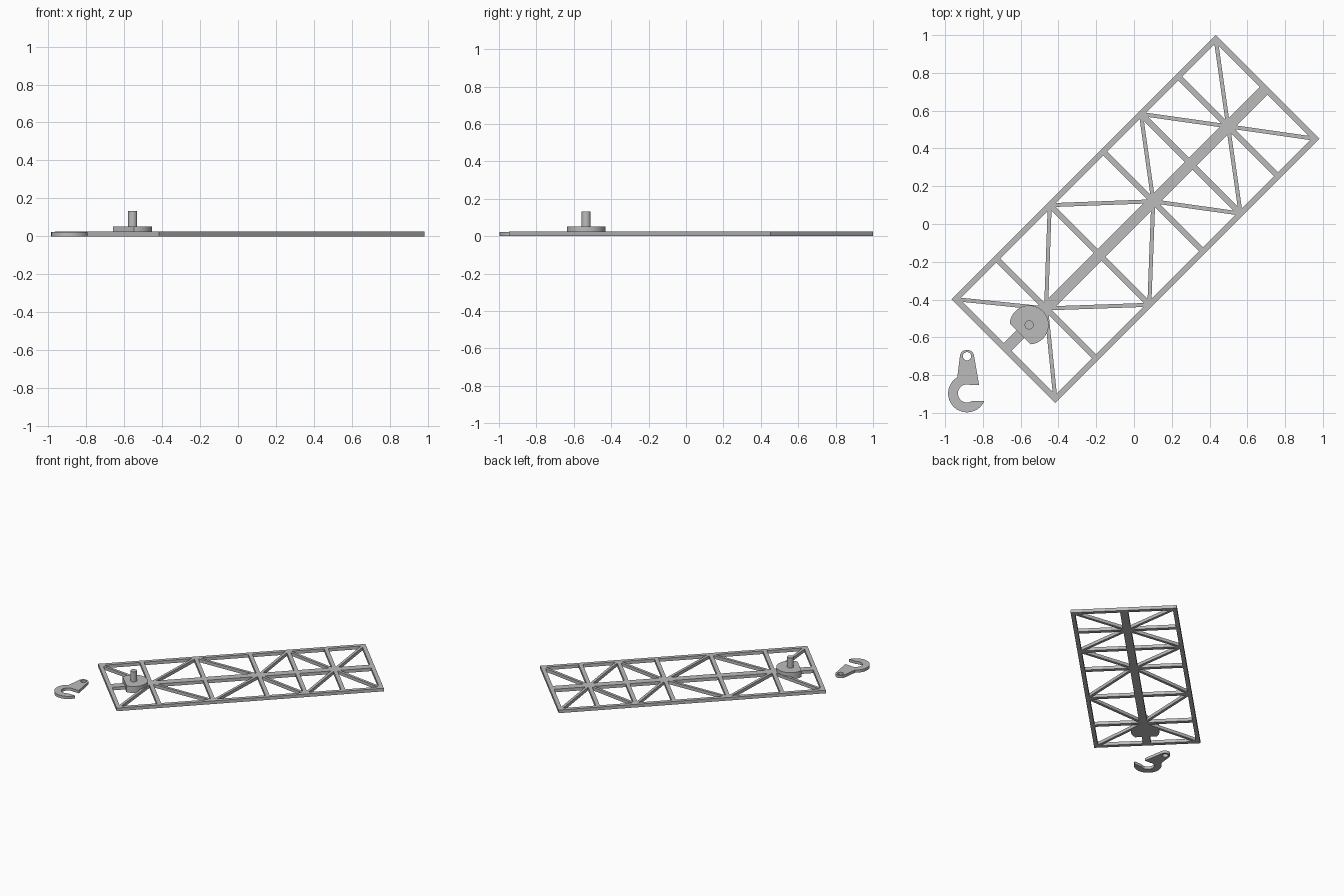
import bpy, bmesh
from math import cos, sin, radians, sqrt
from mathutils import Vector

cube = bpy.data.objects.get("Cube")
if cube:
    bpy.data.objects.remove(cube, do_unlink=True)

grey = bpy.data.materials.new("plain grey")
grey.use_nodes = True
COLOUR = (0.5, 0.5, 0.5, 1)
grey.diffuse_color = COLOUR
grey.node_tree.nodes["Principled BSDF"].inputs["Base Color"].default_value = COLOUR


def plate(name, loops, height, bottom=0.0, origin=(0, 0), turn=0.0):
    """Flat plate from an outline and its holes, extruded upward."""
    curve = bpy.data.curves.new(name, "CURVE")
    curve.dimensions = "2D"
    curve.fill_mode = "BOTH"
    curve.extrude = height / 2
    for loop in loops:
        spline = curve.splines.new("POLY")
        spline.points.add(len(loop) - 1)
        for point, (x, y) in zip(spline.points, loop):
            point.co = (x, y, 0, 1)
        spline.use_cyclic_u = True
    temp = bpy.data.objects.new(name + " outline", curve)
    bpy.context.collection.objects.link(temp)
    bpy.context.view_layer.update()
    graph = bpy.context.evaluated_depsgraph_get()
    mesh = bpy.data.meshes.new_from_object(temp.evaluated_get(graph))
    bpy.data.objects.remove(temp, do_unlink=True)
    # Weld the caps to the walls
    bm = bmesh.new()
    bm.from_mesh(mesh)
    bmesh.ops.remove_doubles(bm, verts=bm.verts, dist=0.0001)
    bmesh.ops.recalc_face_normals(bm, faces=bm.faces)
    bm.to_mesh(mesh)
    bm.free()
    mesh.name = name
    mesh.materials.clear()
    mesh.materials.append(grey)
    obj = bpy.data.objects.new(name, mesh)
    obj.location = (origin[0], origin[1], bottom + height / 2)
    obj.rotation_euler.z = turn
    bpy.context.collection.objects.link(obj)
    bpy.ops.object.select_all(action="DESELECT")
    obj.select_set(True)
    bpy.context.view_layer.objects.active = obj
    bpy.ops.object.shade_smooth_by_angle(angle=radians(30))
    return obj


def arc(x, y, r, start, end, steps=32):
    angles = [radians(start + (end - start) * i / steps) for i in range(steps + 1)]
    return [(x + r * cos(a), y + r * sin(a)) for a in angles]


def circle(x, y, r, steps=32):
    return arc(x, y, r, 0, 360, steps)[:-1]


def inset_triangle(corners, gaps):
    """Move each edge (corner i to i+1) inward by its own gap."""
    pts = [Vector(c) for c in corners]
    centre = sum(pts, Vector((0, 0))) / 3
    lines = []
    for i in range(3):
        a, b = pts[i], pts[(i + 1) % 3]
        d = (b - a).normalized()
        n = Vector((-d.y, d.x))
        if n.dot(centre - a) < 0:
            n = -n
        lines.append((n, n.dot(a) + gaps[i]))
    out = []
    for i in range(3):
        (n, p), (m, q) = lines[i - 1], lines[i]
        det = n.x * m.y - n.y * m.x
        out.append(((p * m.y - q * n.y) / det, (n.x * q - m.x * p) / det))
    return out


# Truss panel: rectangle with triangular openings between the bars
TURN = radians(45)
MID = 0.013
BORDER, SPINE, DIAGONAL = 0.015, 0.029, 0.0105
stations = [-0.949, -0.645, -0.245, 0.157, 0.438, 0.718, 0.998]
half = 0.373
u0, u1 = stations[0] - BORDER, stations[-1] + BORDER
w = half + BORDER
loops = [[(u0, -w), (u1, -w), (u1, w), (u0, w)]]
for side in (-half, half):
    for i in range(len(stations) - 1):
        # odd stations are the hubs on the spine, even ones the outer joints
        hub, joint = (i, i + 1) if i % 2 else (i + 1, i)
        h, j = stations[hub], stations[joint]
        loops.append(inset_triangle([(h, 0), (j, 0), (j, side)],
                                    [SPINE, BORDER, DIAGONAL]))
        loops.append(inset_triangle([(h, 0), (h, side), (j, side)],
                                    [BORDER, BORDER, DIAGONAL]))
centre = (-MID * sin(TURN), MID * cos(TURN))
plate("truss_panel", loops, 0.025, origin=centre, turn=TURN)

# Round pivot base with one flat side, and its peg
pivot = (-0.555, -0.534)
plate("pivot_base", [arc(0, 0, 0.103, -130.5, 130.5, 48)], 0.052,
      origin=pivot, turn=TURN)
plate("pivot_peg", [circle(0, 0, 0.024)], 0.081, bottom=0.052, origin=pivot)

# Loose hook with an eye at the top of its tapered arm
outline = arc(0, 0.193, 0.038, 5, 175, 20)
outline += arc(0, 0, 0.1, 121, 336, 40)
outline += arc(0, 0, 0.048, 304, 70, 36)
outline += [(0.064, 0.045)]
plate("hook", [outline, circle(0, 0.197, 0.022, 24)], 0.022, origin=(-0.884, -0.897))
